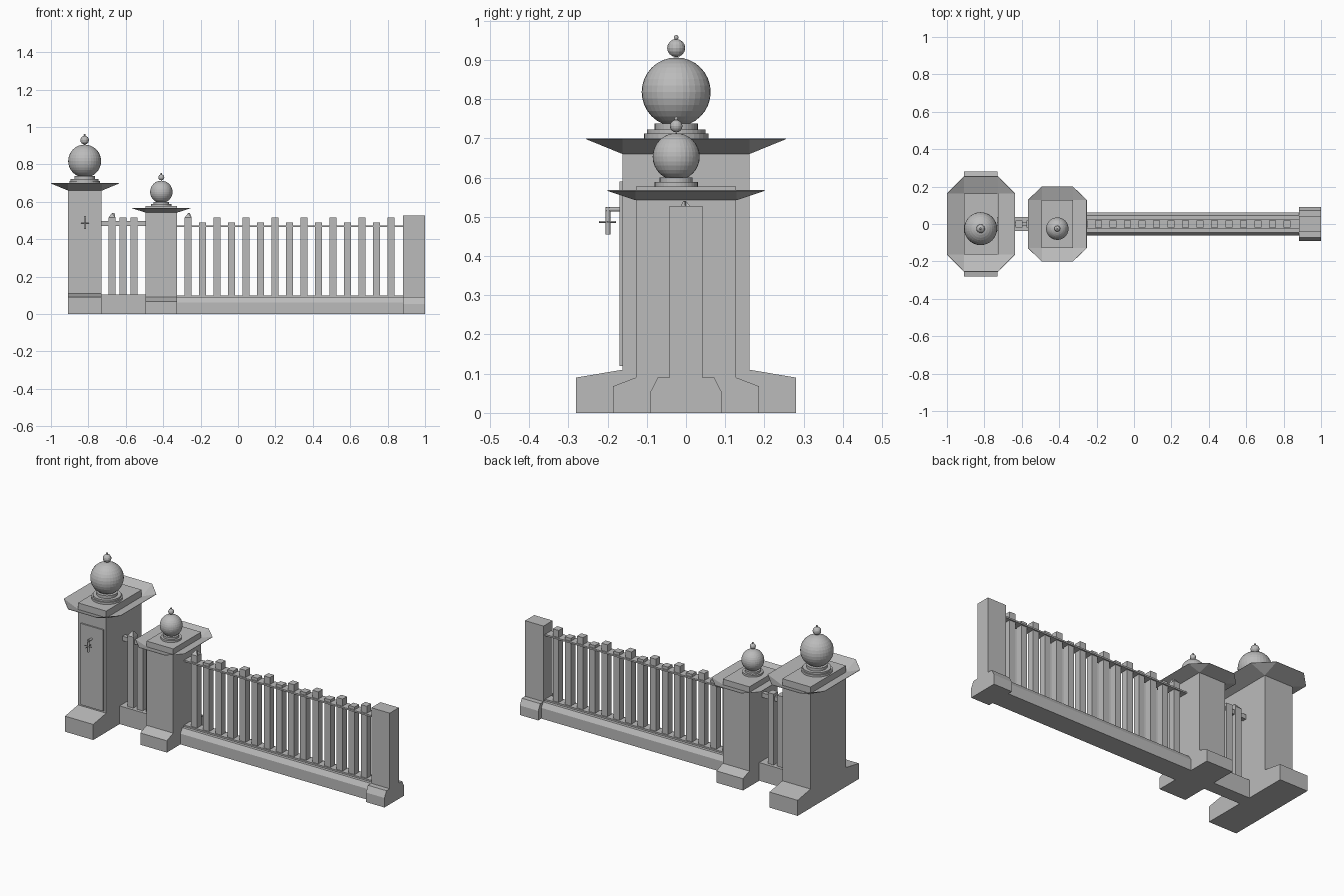
import bpy, bmesh, math
from mathutils import Matrix, Vector

if "Cube" in bpy.data.objects:
    bpy.data.objects.remove(bpy.data.objects["Cube"])

stone = bpy.data.materials.new("stone_grey")
stone.diffuse_color = (0.5, 0.5, 0.5, 1)
stone.use_nodes = True
stone.node_tree.nodes["Principled BSDF"].inputs["Base Color"].default_value = stone.diffuse_color


def finish(name, bm, solid=True):
    if solid:
        bmesh.ops.recalc_face_normals(bm, faces=bm.faces)
    me = bpy.data.meshes.new(name)
    bm.to_mesh(me)
    bm.free()
    me.materials.append(stone)
    ob = bpy.data.objects.new(name, me)
    bpy.context.collection.objects.link(ob)
    return ob


def add_box(bm, x0, x1, y0, y1, z0, z1):
    m = Matrix.Translation(((x0 + x1) / 2, (y0 + y1) / 2, (z0 + z1) / 2)) @ \
        Matrix.Diagonal((x1 - x0, y1 - y0, z1 - z0, 1))
    bmesh.ops.create_cube(bm, size=1, matrix=m)


def box(name, *dims):
    bm = bmesh.new()
    add_box(bm, *dims)
    return finish(name, bm)


def profile(name, x0, x1, half):
    """Extrude a mirrored (y, z) half outline along x."""
    pts = [(y, z) for y, z in half] + [(-y, z) for y, z in reversed(half)]
    bm = bmesh.new()
    f = bm.faces.new([bm.verts.new((x0, y, z)) for y, z in pts])
    r = bmesh.ops.extrude_face_region(bm, geom=[f])
    vs = [v for v in r["geom"] if isinstance(v, bmesh.types.BMVert)]
    bmesh.ops.translate(bm, vec=(x1 - x0, 0, 0), verts=vs)
    return finish(name, bm)


def flare(name, cx, hx, hy, ox, oy, z0, z1):
    """Sloping eave: rectangle below, chamfered octagon above."""
    bm = bmesh.new()
    lo, hi = [], []
    for sx, sy in ((-1, -1), (1, -1), (1, 1), (-1, 1)):
        lo.append(bm.verts.new((cx + sx * hx, sy * hy, z0)))
        a = bm.verts.new((cx + sx * ox, sy * hy, z1))
        b = bm.verts.new((cx + sx * hx, sy * oy, z1))
        hi.append((a, b) if sx * sy > 0 else (b, a))
    for i in range(4):
        j = (i + 1) % 4
        bm.faces.new((lo[i], hi[i][0], hi[i][1]))
        bm.faces.new((lo[i], hi[i][1], hi[j][0], lo[j]))
    ob = finish(name, bm)
    mod = ob.modifiers.new("thickness", 'SOLIDIFY')
    mod.thickness = 0.002
    return ob


def finial(name, cx, cy, rings, balls):
    """Stepped round foot with stacked balls."""
    bm = bmesh.new()
    for r, z0, z1 in rings:
        bmesh.ops.create_cone(bm, cap_ends=True, segments=32, radius1=r, radius2=r,
                              depth=z1 - z0, matrix=Matrix.Translation((cx, cy, (z0 + z1) / 2)))
    for r, z in balls:
        n = 32 if r > 0.03 else 16
        bmesh.ops.create_uvsphere(bm, u_segments=n, v_segments=n // 2, radius=r,
                                  matrix=Matrix.Translation((cx, cy, z)))
    return finish(name, bm)


def pickets(name, xs, z0, tops, hw=0.019, hd=0.02, tip=0.025):
    """Square pickets with pyramid tips."""
    bm = bmesh.new()
    for x, top in zip(xs, tops):
        add_box(bm, x - hw, x + hw, -hd, hd, z0, top - tip)
        bm.faces.ensure_lookup_table()
        cap = max(bm.faces[-6:], key=lambda f: f.calc_center_median().z)
        bmesh.ops.poke(bm, faces=[cap])
        bm.verts.ensure_lookup_table()
        bm.verts[-1].co.z = top
    return finish(name, bm)


def rod(bm, a, b, r):
    a, b = Vector(a), Vector(b)
    d = b - a
    m = Matrix.Translation((a + b) / 2) @ d.to_track_quat('Z', 'Y').to_matrix().to_4x4()
    bmesh.ops.create_cone(bm, cap_ends=True, segments=12, radius1=r, radius2=r,
                          depth=d.length, matrix=m)


# Large gate pillar
profile("large_pillar", -0.91, -0.73,
        [(0.28, 0), (0.28, 0.09), (0.162, 0.11), (0.162, 0.70)])
flare("large_pillar_eave", -0.818, 0.09, 0.162, 0.182, 0.255, 0.662, 0.70)
finial("large_finial", -0.82, -0.025,
       [(0.082, 0.69, 0.712), (0.075, 0.712, 0.722), (0.055, 0.722, 0.738)],
       [(0.088, 0.818), (0.023, 0.930), (0.006, 0.957)])

# Small gate pillar
profile("small_pillar", -0.495, -0.325,
        [(0.186, 0), (0.186, 0.068), (0.128, 0.09), (0.128, 0.577)])
flare("small_pillar_eave", -0.41, 0.083, 0.128, 0.157, 0.20, 0.544, 0.568)
finial("small_finial", -0.41, -0.025,
       [(0.055, 0.57, 0.588), (0.042, 0.588, 0.60)],
       [(0.06, 0.653), (0.016, 0.731), (0.005, 0.750)])

# Door panel and tap on the large pillar front
door = box("door_panel", -0.89, -0.745, -0.17, -0.155, 0.12, 0.59)
bm = bmesh.new()
rod(bm, (-0.818, -0.165, 0.519), (-0.818, -0.205, 0.519), 0.006)
rod(bm, (-0.818, -0.199, 0.525), (-0.818, -0.199, 0.455), 0.006)
rod(bm, (-0.818, -0.222, 0.487), (-0.818, -0.178, 0.487), 0.0025)
rod(bm, (-0.840, -0.199, 0.487), (-0.796, -0.199, 0.487), 0.0025)
finish("tap", bm)

# Short fence panel between the pillars
box("short_fence_base", -0.74, -0.48, -0.038, 0.038, 0, 0.105)
box("short_fence_rail", -0.74, -0.48, -0.012, 0.012, 0.472, 0.498)
pickets("short_fence_pickets", [-0.674, -0.614, -0.556], 0.10, [0.54] * 3)

# Long fence
profile("long_fence_base", -0.33, 0.885,
        [(0.062, 0), (0.062, 0.062), (0.045, 0.09)])
for nm, z in (("upper_rail", 0.465), ("lower_rail", 0.09)):
    box("long_fence_" + nm, -0.33, 0.885, -0.028, 0.028, z, z + 0.009)
n = 15
pickets("long_fence_pickets", [-0.267 + i * 1.086 / (n - 1) for i in range(n)], 0.085,
        [0.54 if i % 2 == 0 else 0.515 for i in range(n)])

# End post with a chamfered foot
profile("end_post", 0.882, 1.0,
        [(0.09, 0), (0.09, 0.055), (0.072, 0.09), (0.042, 0.09), (0.042, 0.527)])
